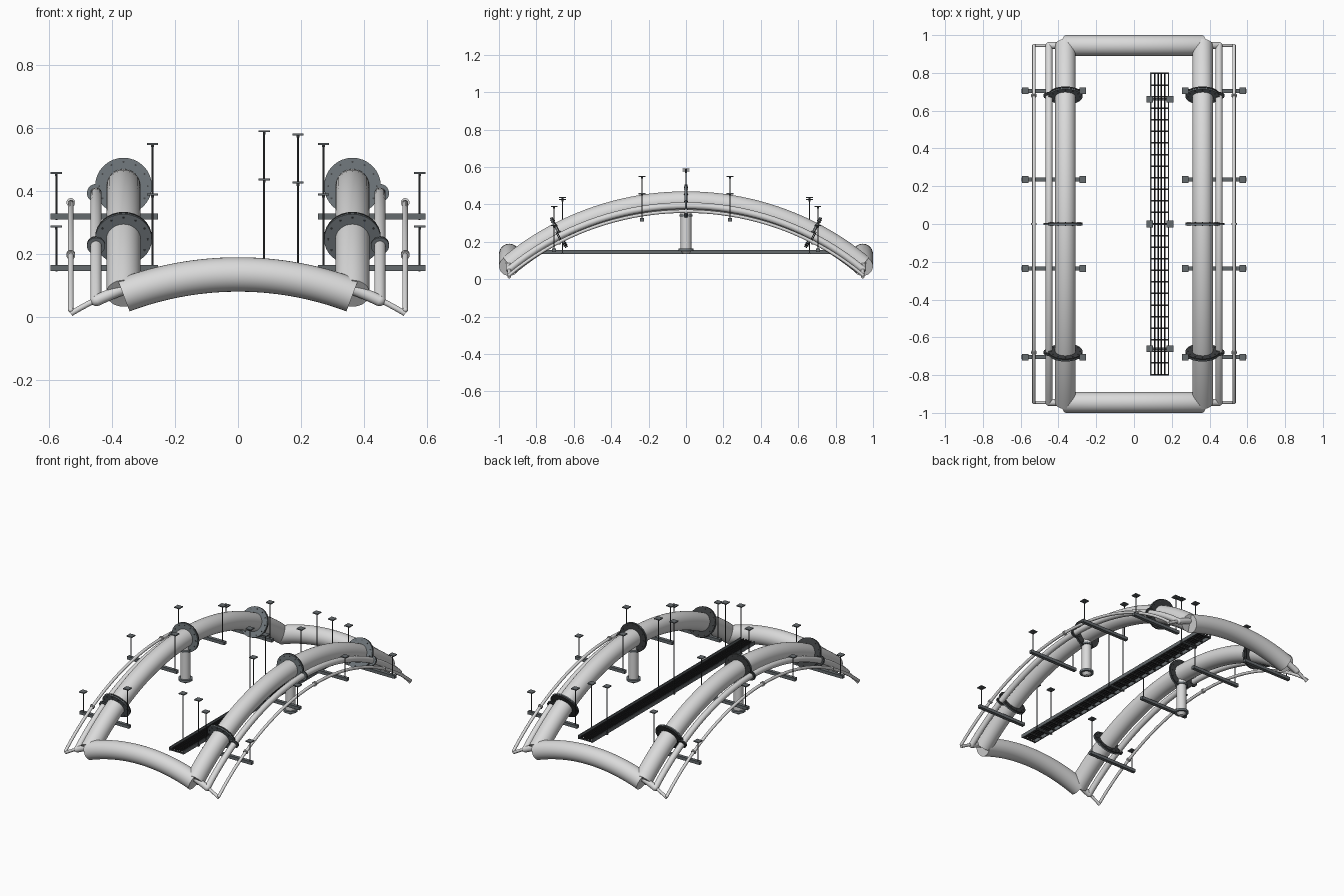
import bpy, bmesh, math
from mathutils import Vector, Matrix

if "Cube" in bpy.data.objects:
    bpy.data.objects.remove(bpy.data.objects["Cube"])

def material(name, rgb):
    m = bpy.data.materials.new(name)
    m.diffuse_color = (*rgb, 1)
    m.use_nodes = True
    m.node_tree.nodes["Principled BSDF"].inputs["Base Color"].default_value = m.diffuse_color
    return m

LIGHT = material("pale_pipe_grey", (0.70, 0.70, 0.70))
SLATE = material("flange_slate", (0.17, 0.195, 0.21))
STEEL = material("support_steel", (0.13, 0.145, 0.155))
ROD = material("rod_dark_grey", (0.065, 0.07, 0.075))
DARK = material("flange_back_dark", (0.045, 0.048, 0.05))
BLACK = material("cable_black", (0.02, 0.02, 0.021))

def finish(bm, name, mat):
    bmesh.ops.recalc_face_normals(bm, faces=bm.faces)
    me = bpy.data.meshes.new(name)
    bm.to_mesh(me)
    bm.free()
    me.materials.append(mat)
    ob = bpy.data.objects.new(name, me)
    bpy.context.collection.objects.link(ob)
    return ob

def add_rod(bm, p, q, r, sides=24, r2=None):
    p, q = Vector(p), Vector(q)
    d = q - p
    mx = d.to_track_quat('Z', 'Y').to_matrix().to_4x4()
    mx.translation = (p + q) / 2
    bmesh.ops.create_cone(bm, cap_ends=True, segments=sides, radius1=r,
                          radius2=r if r2 is None else r2, depth=d.length, matrix=mx)

def add_box(bm, centre, size):
    mx = Matrix.Translation(centre) @ Matrix.Diagonal((*size, 1))
    bmesh.ops.create_cube(bm, size=1, matrix=mx)

def arc_drop(t, radius):
    return radius - math.sqrt(radius * radius - t * t)

def curved_pipe(name, point, side, half, r, sides, steps=40):
    """Sweep a circle along an arc, with ends cut square to the path."""
    bm = bmesh.new()
    rings = []
    for i in range(steps + 1):
        t = -half + 2 * half * i / steps
        tangent = (point(t + 1e-3) - point(t - 1e-3)).normalized()
        up = tangent.cross(side).normalized()
        rings.append([bm.verts.new(point(t) + r * (math.cos(a) * side + math.sin(a) * up))
                      for a in (2 * math.pi * k / sides for k in range(sides))])
    for a, b in zip(rings, rings[1:]):
        for k in range(sides):
            j = (k + 1) % sides
            bm.faces.new((a[k], a[j], b[j], b[k]))
    bm.faces.new(rings[0])
    bm.faces.new(rings[-1])
    return finish(bm, name, LIGHT)

LONG_R, CROSS_R, END_Y = 1.483, 1.03, 0.945
X, Y = Vector((1, 0, 0)), Vector((0, 1, 0))

# Three nested rings: name, x, pipe radius, long apex, cross apex, flange radius, sides
RINGS = [("main", 0.363, 0.0545, 0.415, 0.135, 0.09, 32),
         ("secondary", 0.45, 0.018, 0.393, 0.155, 0.029, 20),
         ("thin", 0.53, 0.009, 0.363, 0.158, 0.014, 14)]

for name, x0, r, apex, cross_apex, fr, sides in RINGS:
    for s, label in ((-1, "left"), (1, "right")):
        def long_point(t, x=s * x0):
            return Vector((x, t, apex - arc_drop(t, LONG_R)))
        curved_pipe(f"{name}_long_pipe_{label}", long_point, X, END_Y, r, sides)

        # Flange pairs square to the pipe, the back plate darker, with bolts
        front, back, bolts = bmesh.new(), bmesh.new(), bmesh.new()
        th = 0.007 if name == "main" else 0.005
        for y in (-0.68, 0, 0.68):
            c = long_point(y)
            tan = (long_point(y + 1e-3) - long_point(y - 1e-3)).normalized()
            up = tan.cross(X).normalized()
            add_rod(front, c - tan * (0.001 + th), c - tan * 0.001, fr, 32)
            add_rod(back, c + tan * 0.001, c + tan * (0.001 + th), fr, 32)
            if name == "main":
                for k in range(12):
                    a = 2 * math.pi * k / 12
                    b = c + 0.077 * (math.cos(a) * X + math.sin(a) * up)
                    add_rod(bolts, b - tan * 0.011, b + tan * 0.011, 0.0035, 6)
        thin = name == "thin"
        finish(front, f"{name}_front_flanges_{label}", LIGHT if thin else SLATE)
        finish(back, f"{name}_back_flanges_{label}", LIGHT if thin else DARK)
        if name == "main":
            finish(bolts, f"flange_bolts_{label}", ROD)
        else:
            bolts.free()

        # Rounded elbows at the corners of the small rings
        if name != "main":
            bm = bmesh.new()
            for y in (-END_Y, END_Y):
                bmesh.ops.create_uvsphere(bm, u_segments=16, v_segments=10, radius=r,
                                          matrix=Matrix.Translation(long_point(y)))
            finish(bm, f"{name}_elbows_{label}", LIGHT)

    # Arched cross pipes at both ends
    for y, label in ((-END_Y, "front"), (END_Y, "back")):
        def cross_point(t, y=y):
            return Vector((t, y, cross_apex - arc_drop(t, CROSS_R)))
        curved_pipe(f"{name}_cross_pipe_{label}", cross_point, Y, x0, r, sides)

# Branch pipes hanging below the two apexes
for s, label in ((-1, "left"), (1, "right")):
    x = s * 0.363
    bm = bmesh.new()
    add_rod(bm, (x, 0, 0.155), (x, 0, 0.38), 0.029, 28)
    add_rod(bm, (x, 0, 0.134), (x, 0, 0.152), 0.014, 28, 0.03)
    finish(bm, f"branch_pipe_{label}", LIGHT)
    bm = bmesh.new()
    add_rod(bm, (x, 0, 0.150), (x, 0, 0.163), 0.041, 28)
    add_rod(bm, (x, 0, 0.335), (x, 0, 0.345), 0.036, 28)
    finish(bm, f"branch_flanges_{label}", SLATE)

# Ceiling hangers: rod plus anchor plate
rods, plates = bmesh.new(), bmesh.new()

def hanger(x, y, bottom, top):
    add_rod(rods, (x, y, bottom), (x, y, top), 0.003, 8)
    add_rod(rods, (x, y, top - 0.012), (x, y, top - 0.005), 0.005, 6)
    add_box(plates, (x, y, top - 0.002), (0.036, 0.036, 0.006))

# Trapeze supports under the pipes
bars = bmesh.new()
for s in (-1, 1):
    for e in (-1, 1):
        for y, z, outer, inner in ((0.705, 0.155, 0.289, 0.391), (0.235, 0.318, 0.459, 0.551)):
            add_box(bars, (s * 0.424, e * y, z), (0.342, 0.021, 0.019))
            hanger(s * 0.576, e * y, z - 0.01, outer)
            hanger(s * 0.271, e * y, z - 0.01, inner)
finish(bars, "trapeze_bars", STEEL)

# Hangers of the cable tray
for y, drop in ((-0.66, 0.153), (0, 0), (0.66, 0.153)):
    hanger(0.083, y, 0.137, 0.591 - drop)
    hanger(0.19, y, 0.137, 0.581 - drop)
finish(rods, "hanger_rods", ROD)
finish(plates, "anchor_plates", STEEL)

# Cable tray: side rails, rungs and lengthwise cables in two layers
rails, rungs, cables = bmesh.new(), bmesh.new(), bmesh.new()
for x in (0.089, 0.183):
    add_box(rails, (x, 0, 0.146), (0.006, 1.606, 0.022))
for y in (-0.66, 0, 0.66):
    add_box(rails, (0.136, y, 0.137), (0.118, 0.012, 0.006))
COUNT = 27
for i in range(COUNT):
    y = -0.797 + 1.594 * i / (COUNT - 1)
    add_box(rungs, (0.136, y, 0.140), (0.098, 0.008, 0.008))
for x in (0.110, 0.128, 0.143, 0.162):
    for z in (0.146, 0.153):
        add_rod(cables, (x, -0.8, z), (x, 0.8, z), 0.0042, 10)
finish(rails, "tray_rails", STEEL)
finish(rungs, "tray_rungs", DARK)
finish(cables, "tray_cables", BLACK)

# Smooth round surfaces, keep edges sharp
for ob in bpy.data.objects:
    ob.select_set(True)
    bpy.context.view_layer.objects.active = ob
bpy.ops.object.shade_smooth_by_angle(angle=math.radians(35))
